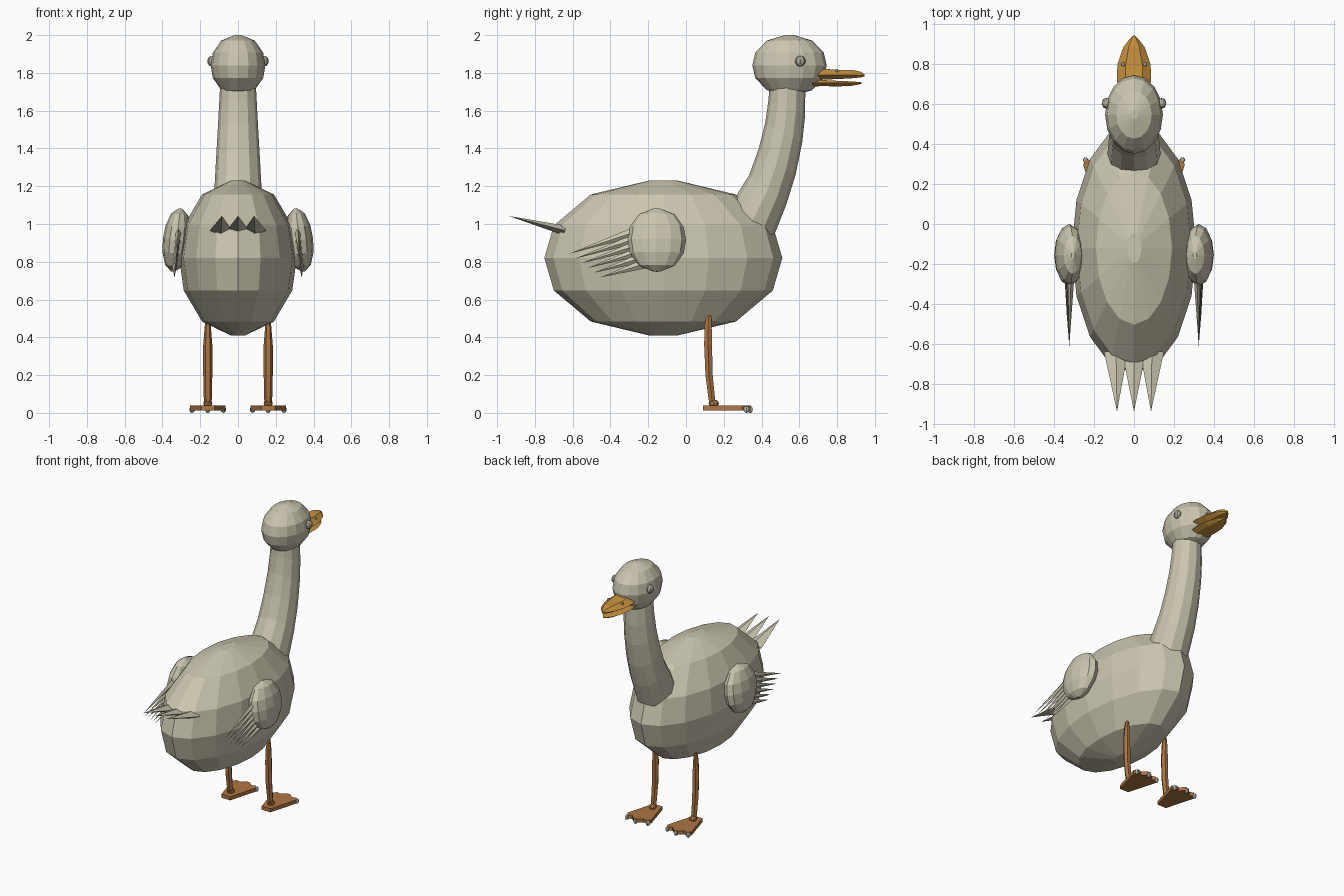
import bpy, bmesh, math
from mathutils import Vector, Matrix

if "Cube" in bpy.data.objects:
    bpy.data.objects.remove(bpy.data.objects["Cube"])


def material(name, rgb):
    m = bpy.data.materials.new(name)
    m.diffuse_color = (*rgb, 1)
    m.use_nodes = True
    m.node_tree.nodes["Principled BSDF"].inputs["Base Color"].default_value = m.diffuse_color
    return m


PLUMAGE = material("pale plumage", (0.59, 0.56, 0.43))
BEAK = material("orange beak", (0.58, 0.29, 0.05))
LEG = material("brown orange leg", (0.42, 0.18, 0.055))
EYE = material("grey eye", (0.40, 0.40, 0.31))
CLAW = material("light grey claw", (0.52, 0.52, 0.47))


def make(name, bm, mat):
    bmesh.ops.recalc_face_normals(bm, faces=bm.faces)
    me = bpy.data.meshes.new(name)
    bm.to_mesh(me)
    bm.free()
    me.materials.append(mat)
    ob = bpy.data.objects.new(name, me)
    bpy.context.collection.objects.link(ob)
    return ob


def loft(name, rings, mat):
    """Skin a list of equally long point rings and cap both ends."""
    bm = bmesh.new()
    vs = [[bm.verts.new(p) for p in r] for r in rings]
    n = len(vs[0])
    for a, b in zip(vs, vs[1:]):
        for i in range(n):
            j = (i + 1) % n
            bm.faces.new((a[i], a[j], b[j], b[i]))
    bm.faces.new(vs[0])
    bm.faces.new(vs[-1])
    return make(name, bm, mat)


def egg(name, centre, radii, mat, segs=16, tilt=0.0):
    """Ellipsoid with small flat poles, made of stacked rings."""
    prof = [(.12, -1), (.61, -.82), (.92, -.42), (1, 0), (.92, .42), (.61, .82), (.12, 1)]
    rot = Matrix.Rotation(tilt, 3, 'Y')
    rings = []
    for r, z in prof:
        rings.append([Vector(centre) + rot @ Vector((
            radii[0] * r * math.cos(2 * math.pi * i / segs),
            radii[1] * r * math.sin(2 * math.pi * i / segs),
            radii[2] * z)) for i in range(segs)])
    return loft(name, rings, mat)


def feather(name, base, tip, width, thick, wide_axis, mat):
    """Four-sided flattened spike from base to tip."""
    base, tip = Vector(base), Vector(tip)
    d = (tip - base).normalized()
    w = Vector(wide_axis)
    w = (w - d * w.dot(d)).normalized()
    t = d.cross(w)
    bm = bmesh.new()
    ring = [bm.verts.new(base + o) for o in (w * width, t * thick, -w * width, -t * thick)]
    end = bm.verts.new(tip)
    for i in range(4):
        bm.faces.new((ring[i], ring[(i + 1) % 4], end))
    bm.faces.new(ring)
    return make(name, bm, mat)


def slab(name, outline, z0, z1, mat):
    return loft(name, [[(x, y, z) for x, y in outline] for z in (z0, z1)], mat)


# Body and head
egg("body", (0, -.12, .82), (.312, .63, .41), PLUMAGE)
egg("head", (0, .548, 1.84), (.145, .197, .16), PLUMAGE)

# Neck: back and front edge of each cross-section, and its half width
neck = [((.20, 1.06), (.40, .84), .13), ((.26, 1.14), (.465, .935), .132),
        ((.335, 1.26), (.53, 1.10), .125), ((.385, 1.40), (.58, 1.26), .117),
        ((.42, 1.54), (.615, 1.43), .108), ((.437, 1.66), (.63, 1.57), .101),
        ((.442, 1.74), (.632, 1.72), .095)]
rings = []
for b, f, hw in neck:
    b, f = Vector((0, *b)), Vector((0, *f))
    rings.append([(b + f) / 2 + (f - b) / 2 * math.cos(a) + Vector((hw * math.sin(a), 0, 0))
                  for a in (math.pi * i / 6 for i in range(12))])
loft("neck", rings, PLUMAGE)

# Beak halves: (y, half width, low z, edge z, high z) per cross-section
upper = [(.66, .078, 1.765, 1.79, 1.825), (.73, .086, 1.765, 1.79, 1.822),
         (.80, .083, 1.767, 1.788, 1.816), (.885, .054, 1.772, 1.788, 1.815),
         (.925, .024, 1.776, 1.787, 1.806), (.945, .004, 1.782, 1.786, 1.792)]
lower = [(.66, .070, 1.728, 1.745, 1.762), (.73, .076, 1.730, 1.747, 1.762),
         (.80, .072, 1.728, 1.746, 1.758), (.88, .046, 1.732, 1.746, 1.755),
         (.93, .005, 1.742, 1.746, 1.750)]
for name, secs in (("upper_beak", upper), ("lower_beak", lower)):
    loft(name, [[(w, y, e), (w * .5, y, h), (-w * .5, y, h),
                 (-w, y, e), (-w * .5, y, l), (w * .5, y, l)]
                for y, w, l, e, h in secs], BEAK)

# Tail feathers
for i in (-1, 0, 1):
    feather("tail_feather", (i * .09, -.64, .965), (i * .085, -.94, 1.043),
            .06, .026, (1, 0, 0), PLUMAGE)

for s in (-1, 1):
    # Eye and nostril
    egg("eye", (s * .138, .605, 1.862), (.024, .028, .028), EYE, 8)
    egg("nostril", (s * .055, .80, 1.812), (.011, .011, .009), CLAW, 6)

    # Wing with a fan of feathers
    egg("wing", (s * .325, -.155, .915), (.073, .155, .168), PLUMAGE, 12, -s * .12)
    for k in range(6):
        t = k / 5
        feather("wing_feather",
                (s * (.315 + .02 * t), -.25 + .05 * t, .965 - .17 * t),
                (s * (.325 + .012 * t), -.62 + .165 * t, .842 - .125 * t),
                .027, .017, (0, 0, 1), PLUMAGE)

    # Leg: (z, y centre, half depth, half width) per cross-section
    leg = [(.035, .145, .018, .016), (.07, .137, .020, .021), (.20, .122, .022, .024),
           (.36, .117, .024, .024), (.46, .117, .022, .016), (.515, .121, .014, .008)]
    loft("leg", [[(s * .16 + w * math.cos(a), y + d * math.sin(a), z)
                  for a in (math.pi * i / 3 for i in range(6))]
                 for z, y, d, w in leg], LEG)
    egg("ankle", (s * .16, .147, .05), (.024, .027, .02), LEG, 8)

    # Webbed foot with three toes and claws
    web = [(-.035, .09), (.035, .09), (.095, .30), (.075, .325), (.045, .315),
           (.014, .345), (-.014, .345), (-.045, .315), (-.075, .325), (-.095, .30)]
    slab("foot", [(s * .16 + x, y) for x, y in web], .012, .038, LEG)
    for x, y in ((-.083, .32), (0, .34), (.083, .32)):
        egg("claw", (s * .16 + x, y, .018), (.014, .016, .018), CLAW, 6)
